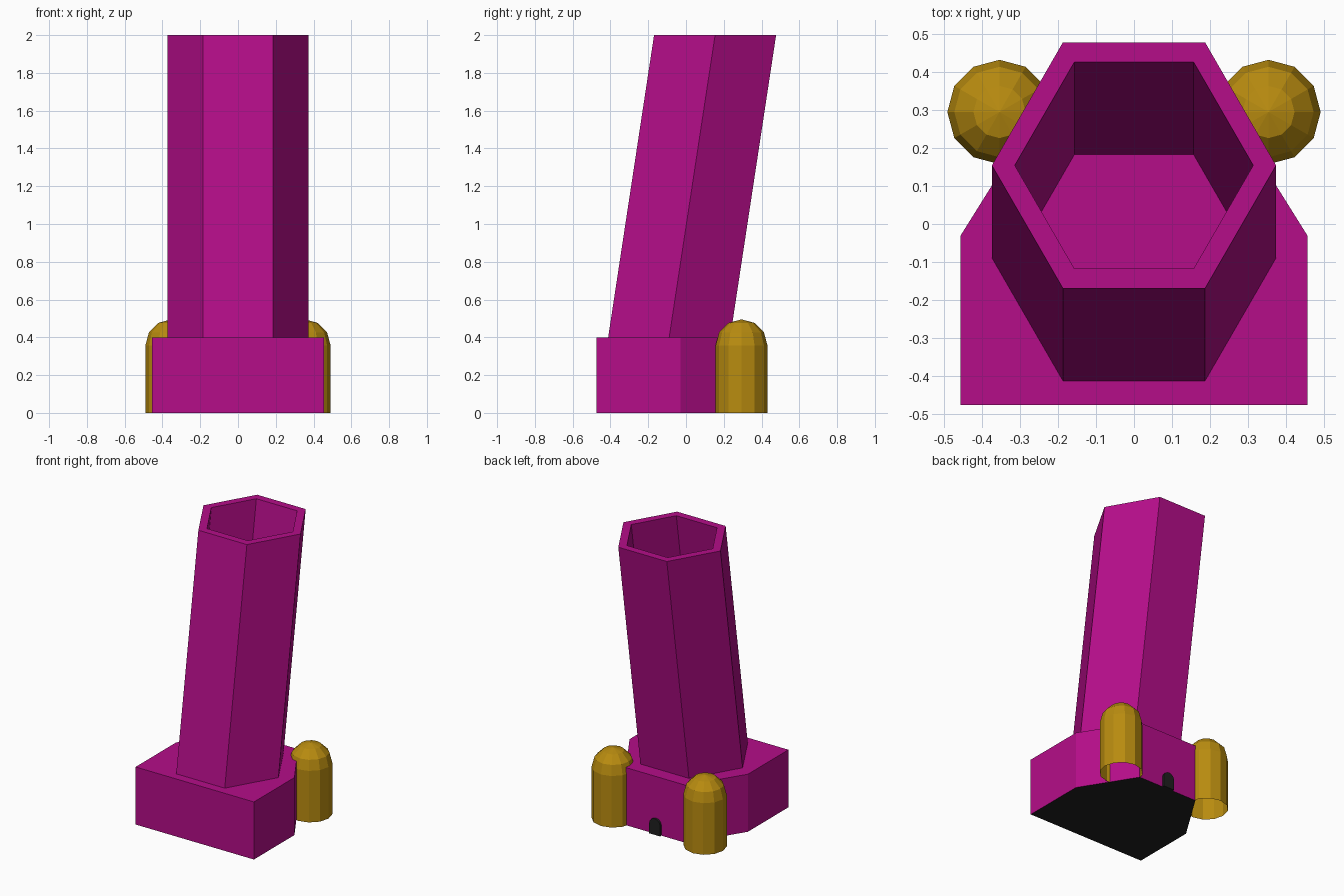
import bpy, bmesh
from math import sin, cos, pi, radians

cube = bpy.data.objects.get("Cube")
if cube:
    bpy.data.objects.remove(cube, do_unlink=True)


def material(name, rgb):
    mat = bpy.data.materials.new(name)
    mat.use_nodes = True
    colour = (*rgb, 1.0)
    mat.diffuse_color = colour
    mat.node_tree.nodes["Principled BSDF"].inputs["Base Color"].default_value = colour
    return mat


magenta = material("magenta", (0.46, 0.004, 0.25))
gold = material("gold", (0.48, 0.26, 0.005))
dark = material("near black", (0.014, 0.014, 0.014))


def finish(bm, name, *mats):
    mesh = bpy.data.meshes.new(name)
    bm.to_mesh(mesh)
    bm.free()
    for mat in mats:
        mesh.materials.append(mat)
    obj = bpy.data.objects.new(name, mesh)
    bpy.context.collection.objects.link(obj)
    return obj


def prism(name, points, offset, *mats):
    """Extrude a closed outline of 3D points along an offset."""
    bm = bmesh.new()
    face = bm.faces.new([bm.verts.new(p) for p in points])
    result = bmesh.ops.extrude_face_region(bm, geom=[face], use_keep_orig=True)
    moved = [g for g in result["geom"] if isinstance(g, bmesh.types.BMVert)]
    bmesh.ops.translate(bm, verts=moved, vec=offset)
    bmesh.ops.recalc_face_normals(bm, faces=bm.faces)
    return finish(bm, name, *mats)


def ring(bm, radius, sides, centre):
    cx, cy, cz = centre
    return [bm.verts.new((cx + radius * cos(2 * pi * i / sides),
                          cy + radius * sin(2 * pi * i / sides), cz))
            for i in range(sides)]


def bridge(bm, low, high):
    for i in range(len(low)):
        j = (i + 1) % len(low)
        bm.faces.new((low[i], low[j], high[j], high[i]))


# Base block with chamfered back corners and a dark underside
BASE_TOP = 0.4
half = [(0.455, -0.475), (0.455, -0.03), (0.23, 0.33)]
outline = half + [(-x, y) for x, y in reversed(half)]
base = prism("base", [(x, y, 0) for x, y in outline], (0, 0, BASE_TOP), magenta, dark)
for poly in base.data.polygons:
    poly.material_index = 1 if poly.normal.z < -0.5 else 0

# Hollow hexagonal tube leaning backwards
bm = bmesh.new()
bottom, top = (0, -0.089, BASE_TOP), (0, 0.154, 2)
outer_low, outer_high = ring(bm, 0.373, 6, bottom), ring(bm, 0.373, 6, top)
inner_low, inner_high = ring(bm, 0.313, 6, bottom), ring(bm, 0.313, 6, top)
bridge(bm, outer_low, outer_high)
bridge(bm, outer_high, inner_high)
bridge(bm, inner_high, inner_low)
finish(bm, "leaning_tube", magenta)

# Domed posts at the back corners, open underneath
RADIUS, SIDES, SHOULDER = 0.137, 12, 0.358
for side, x in (("left", 0.353), ("right", -0.353)):
    bm = bmesh.new()
    y = 0.294
    below = ring(bm, RADIUS, SIDES, (x, y, 0))
    for angle in (0, 30, 60):
        a = radians(angle)
        above = ring(bm, RADIUS * cos(a), SIDES, (x, y, SHOULDER + RADIUS * sin(a)))
        bridge(bm, below, above)
        below = above
    tip = bm.verts.new((x, y, SHOULDER + RADIUS))
    for i in range(SIDES):
        bm.faces.new((below[i], below[(i + 1) % SIDES], tip))
    finish(bm, side + "_post", gold)

# Small arched hatch on the back
WIDTH, SPRING = 0.042, 0.07
arch = [(WIDTH, 0.32, 0)]
arch += [(WIDTH * cos(pi * i / 8), 0.32, SPRING + WIDTH * sin(pi * i / 8)) for i in range(9)]
arch += [(-WIDTH, 0.32, 0)]
prism("back_hatch", arch, (0, 0.025, 0), dark)
